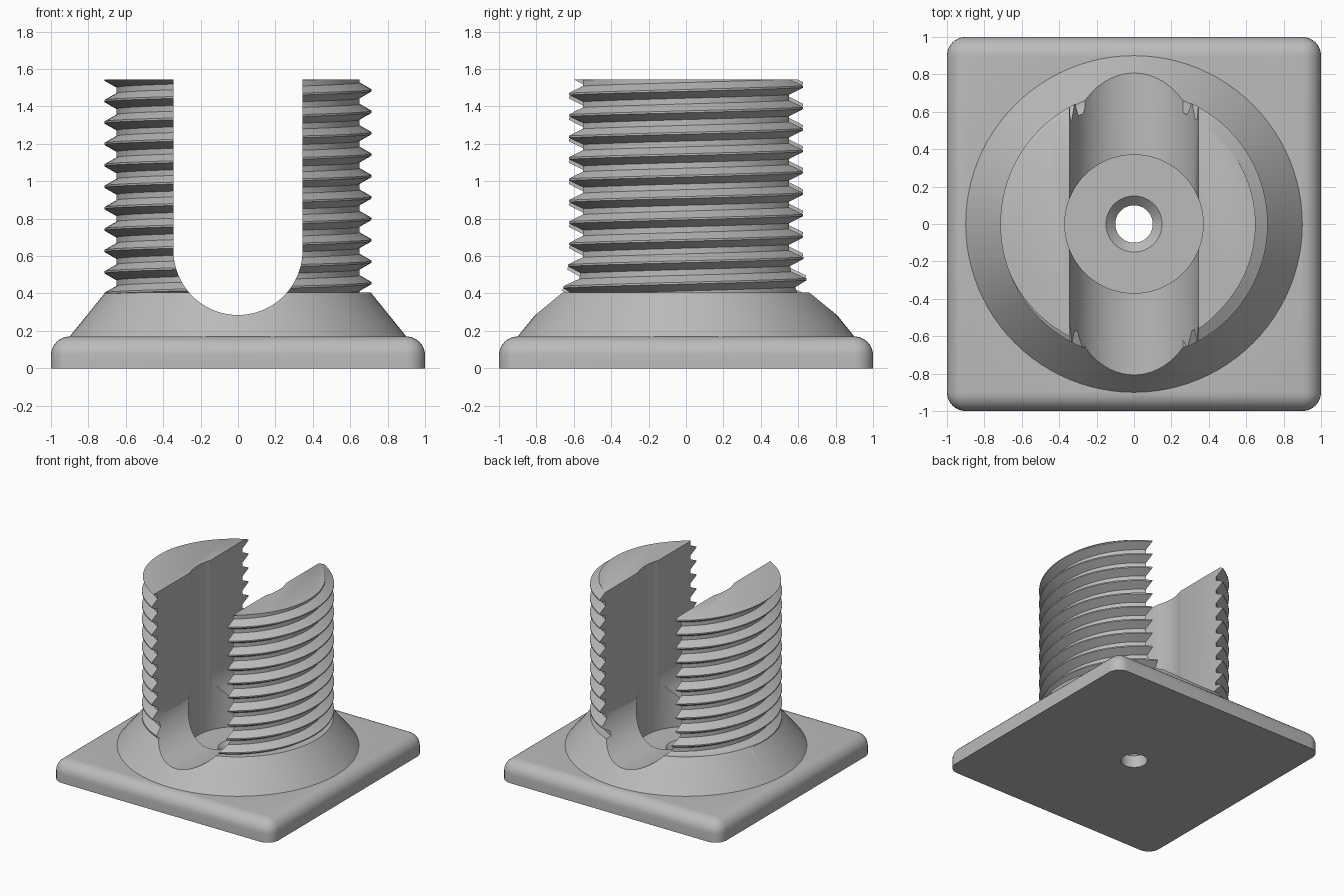
import bpy, bmesh, math
from mathutils import Vector

if "Cube" in bpy.data.objects:
    bpy.data.objects.remove(bpy.data.objects["Cube"], do_unlink=True)

SEG = 96
TOP, SHOULDER, PLATE = 1.545, 0.405, 0.17
ROOT, CREST, PITCH = 0.65, 0.715, 0.1145

grey = bpy.data.materials.new("plain grey")
grey.use_nodes = True
grey.diffuse_color = (0.5, 0.5, 0.5, 1)
grey.node_tree.nodes["Principled BSDF"].inputs["Base Color"].default_value = (0.5, 0.5, 0.5, 1)


def to_object(name, bm):
    bmesh.ops.recalc_face_normals(bm, faces=bm.faces)
    mesh = bpy.data.meshes.new(name)
    bm.to_mesh(mesh)
    bm.free()
    mesh.materials.append(grey)
    obj = bpy.data.objects.new(name, mesh)
    bpy.context.collection.objects.link(obj)
    return obj


def lathe(name, profile):
    """Closed solid turned from (radius, height) points, bottom to top."""
    bm = bmesh.new()
    rings = [[bm.verts.new((r * math.cos(a), r * math.sin(a), z))
              for a in (math.tau * i / SEG for i in range(SEG))] for r, z in profile]
    for low, high in zip(rings, rings[1:]):
        for i in range(SEG):
            j = (i + 1) % SEG
            bm.faces.new((low[i], low[j], high[j], high[i]))
    bm.faces.new(rings[0])
    bm.faces.new(rings[-1])
    return to_object(name, bm)


def combine(target, tool, operation):
    mod = target.modifiers.new(operation.lower(), "BOOLEAN")
    mod.operation, mod.solver, mod.object = operation, "EXACT", tool
    bpy.context.view_layer.objects.active = target
    bpy.ops.object.modifier_apply(modifier=mod.name)
    bpy.data.objects.remove(tool, do_unlink=True)


# Square plate: rounded corners and rounded upper rim
def make_plate():
    bm = bmesh.new()
    bmesh.ops.create_cube(bm, size=1)
    for v in bm.verts:
        v.co = Vector((v.co.x * 2, v.co.y * 2, (v.co.z + 0.5) * PLATE))
    edges = [e for e in bm.edges if sum(v.co.z for v in e.verts) > 0.01]
    bmesh.ops.bevel(bm, geom=edges, offset=0.1, offset_type="OFFSET",
                    segments=8, profile=0.5, affect="EDGES")
    return to_object("threaded_saddle_mount", bm)


# Right-hand screw thread: helical wall, trimmed flat at both ends
def make_thread():
    profile = [(ROOT, -0.042), (CREST, -0.005), (CREST, 0.005), (ROOT, 0.042)]
    n = len(profile)
    turns = 15
    start = 1.486 - 13 * PITCH
    bm = bmesh.new()
    cols = []
    for i in range(SEG):
        a = math.tau * i / SEG
        cols.append([bm.verts.new((r * math.cos(a), r * math.sin(a),
                                   start + PITCH * (k + i / SEG) + dz))
                     for k in range(turns) for r, dz in profile])
    for i in range(SEG):
        here, nxt = cols[i], cols[(i + 1) % SEG]
        shift = n if i == SEG - 1 else 0
        for j in range(len(here) - 1 - shift):
            bm.faces.new((here[j], nxt[j + shift], nxt[j + 1 + shift], here[j + 1]))
    for z, up in ((TOP, 1), (SHOULDER - 0.03, -1)):
        bmesh.ops.bisect_plane(bm, geom=bm.verts[:] + bm.edges[:] + bm.faces[:],
                               plane_co=(0, 0, z), plane_no=(0, 0, up), clear_outer=True)
    bmesh.ops.holes_fill(bm, edges=[e for e in bm.edges if e.is_boundary], sides=0)
    return to_object("thread", bm)


# U-shaped channel running front to back
def make_channel():
    r, zc, steps = 0.345, 0.63, 48
    outline = [(r, 2)] + [(r * math.cos(a), zc - r * math.sin(a))
                          for a in (math.pi * i / steps for i in range(steps + 1))] + [(-r, 2)]
    bm = bmesh.new()
    face = bm.faces.new([bm.verts.new((x, -1.2, z)) for x, z in outline])
    out = bmesh.ops.extrude_face_region(bm, geom=[face])
    bmesh.ops.translate(bm, vec=(0, 2.4, 0),
                        verts=[v for v in out["geom"] if isinstance(v, bmesh.types.BMVert)])
    return to_object("channel_cutter", bm)


body = make_plate()
combine(body, lathe("collar", [(0.9, 0.12), (0.9, PLATE), (0.71, SHOULDER)]), "UNION")
combine(body, make_thread(), "UNION")
combine(body, make_channel(), "DIFFERENCE")

# Central bore with a countersunk screw hole in its floor
FLOOR = 0.15
combine(body, lathe("bore_cutter", [(0.37, FLOOR), (0.37, 2)]), "DIFFERENCE")
combine(body, lathe("screw_cutter", [(0.1, -0.1), (0.1, FLOOR - 0.05),
                                     (0.15, FLOOR), (0.15, FLOOR + 0.1)]), "DIFFERENCE")

bpy.ops.object.select_all(action="DESELECT")
body.select_set(True)
bpy.context.view_layer.objects.active = body
bpy.ops.object.shade_smooth_by_angle(angle=math.radians(30))
